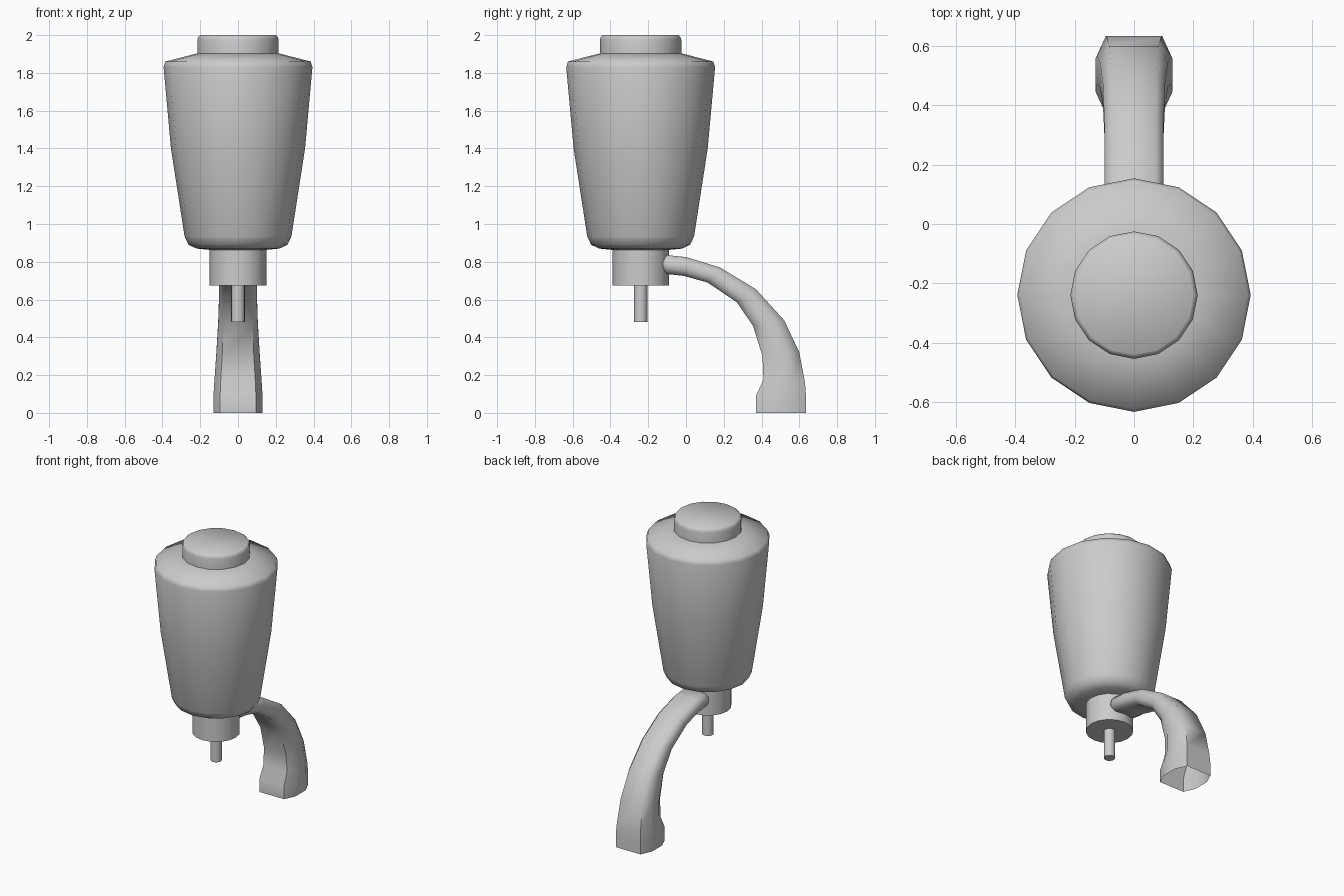
import bpy, bmesh, math

cube = bpy.data.objects.get("Cube")
if cube:
    bpy.data.objects.remove(cube, do_unlink=True)

AXIS_Y = -0.24
SIDES = 16

grey = bpy.data.materials.new("light_grey")
grey.use_nodes = True
grey.diffuse_color = (0.6, 0.6, 0.6, 1)
grey.node_tree.nodes["Principled BSDF"].inputs["Base Color"].default_value = (0.6, 0.6, 0.6, 1)


def loft(name, rings, cap_start=True, cap_end=True):
    """Skin a row of equal-sized point rings into one smooth object."""
    bm = bmesh.new()
    loops = [[bm.verts.new(p) for p in ring] for ring in rings]
    for a, b in zip(loops, loops[1:]):
        n = len(a)
        for i in range(n):
            j = (i + 1) % n
            bm.faces.new((a[i], a[j], b[j], b[i]))
    if cap_start:
        bm.faces.new(loops[0][::-1])
    if cap_end:
        bm.faces.new(loops[-1])
    bmesh.ops.recalc_face_normals(bm, faces=bm.faces)
    mesh = bpy.data.meshes.new(name)
    bm.to_mesh(mesh)
    bm.free()
    mesh.materials.append(grey)
    obj = bpy.data.objects.new(name, mesh)
    bpy.context.collection.objects.link(obj)
    bpy.ops.object.select_all(action='DESELECT')
    obj.select_set(True)
    bpy.context.view_layer.objects.active = obj
    bpy.ops.object.shade_smooth_by_angle(angle=math.radians(60))
    return obj


def turned(name, profile):
    """Round part about the vertical axis from (radius, height) pairs."""
    angles = [math.tau * i / SIDES for i in range(SIDES)]
    return loft(name, [[(r * math.cos(t), AXIS_Y + r * math.sin(t), z) for t in angles]
                       for r, z in profile])


# Tapered container with rounded base and sloping shoulder
turned("container", [(0.14, 0.862), (0.22, 0.87), (0.262, 0.89), (0.283, 0.935),
                     (0.355, 1.40), (0.394, 1.83), (0.385, 1.86), (0.21, 1.905)])
# Cap, collar and spout
turned("cap", [(0.215, 1.89), (0.215, 1.975), (0.211, 1.99), (0.2, 2.0)])
turned("collar", [(0.15, 0.675), (0.15, 0.868)])
turned("spout", [(0.036, 0.48), (0.036, 0.69)])

# Curved handle: outer (y, z), inner (y, z), half width
sections = [
    ((-0.13, 0.81), (-0.13, 0.765), 0.085),
    ((-0.10, 0.835), (-0.10, 0.735), 0.10),
    ((0.0, 0.825), (-0.01, 0.725), 0.10),
    ((0.18, 0.77), (0.115, 0.69), 0.10),
    ((0.37, 0.655), (0.27, 0.585), 0.10),
    ((0.52, 0.49), (0.355, 0.46), 0.105),
    ((0.60, 0.32), (0.405, 0.30), 0.115),
    ((0.63, 0.16), (0.41, 0.175), 0.125),
    ((0.635, 0.09), (0.37, 0.09), 0.13),
    ((0.635, 0.0), (0.37, 0.0), 0.13),
]
octagon = [(0.73, 1), (1, 0.42), (1, -0.42), (0.73, -1),
           (-0.73, -1), (-1, -0.42), (-1, 0.42), (-0.73, 1)]


def handle_ring(outer, inner, width):
    ring = []
    for u, v in octagon:
        t = (1 + v) / 2
        ring.append((u * width,
                     inner[0] + (outer[0] - inner[0]) * t,
                     inner[1] + (outer[1] - inner[1]) * t))
    return ring


# The lower end of the handle is left open
loft("handle", [handle_ring(*s) for s in sections], cap_end=False)
